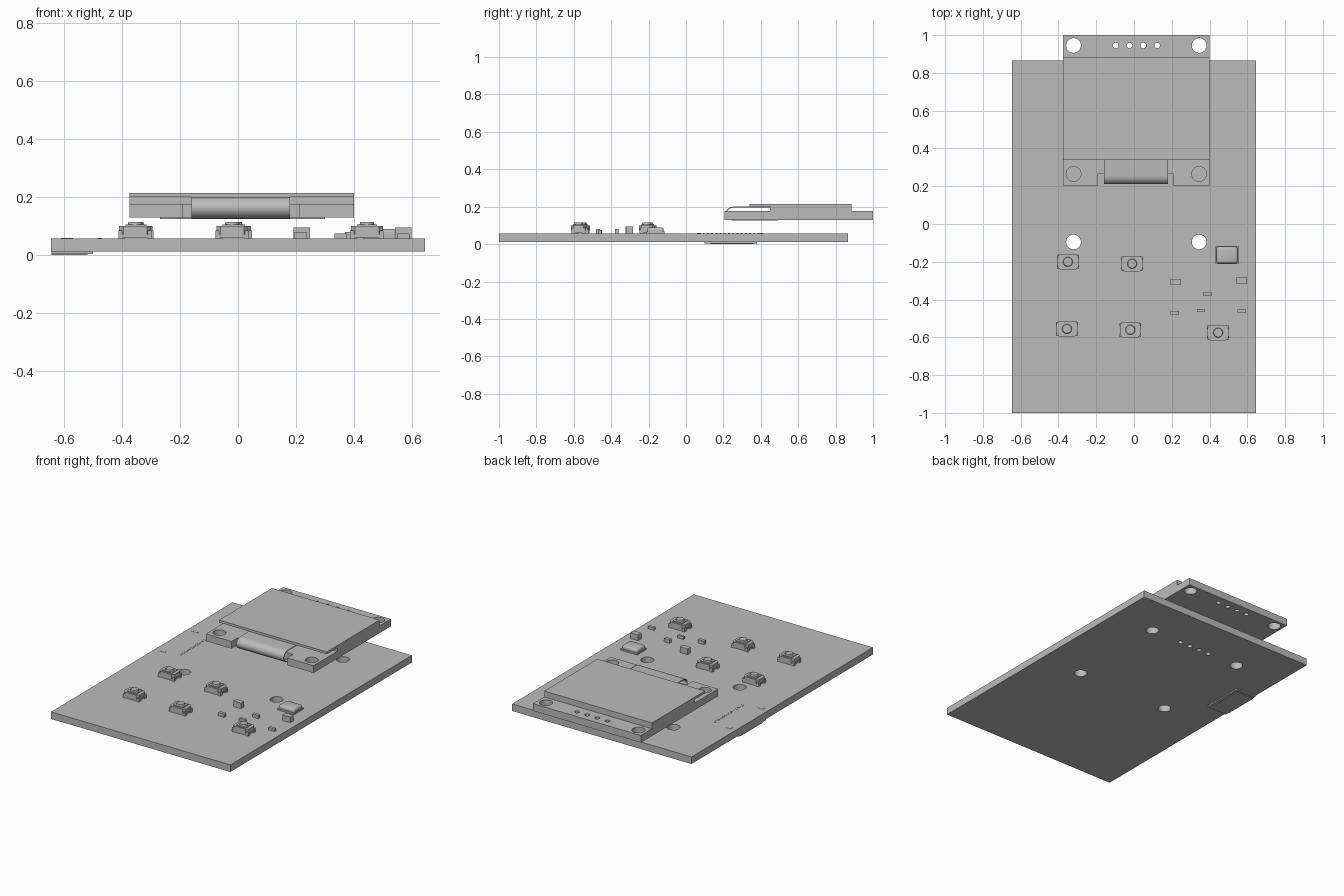
import bpy, bmesh, math
from mathutils import Vector

cube = bpy.data.objects.get("Cube")
if cube:
    bpy.data.objects.remove(cube, do_unlink=True)

grey = bpy.data.materials.new("plain grey")
grey.use_nodes = True
grey.diffuse_color = (0.5, 0.5, 0.5, 1)
grey.node_tree.nodes["Principled BSDF"].inputs["Base Color"].default_value = (0.5, 0.5, 0.5, 1)


def finish(name, bm):
    bmesh.ops.recalc_face_normals(bm, faces=bm.faces)
    mesh = bpy.data.meshes.new(name)
    bm.to_mesh(mesh)
    bm.free()
    mesh.materials.append(grey)
    ob = bpy.data.objects.new(name, mesh)
    bpy.context.collection.objects.link(ob)
    return ob


def add_box(bm, x, y, z):
    """Box from (min, max) ranges; returns its vertices."""
    verts = bmesh.ops.create_cube(bm, size=1)["verts"]
    for v in verts:
        v.co = Vector([r[0] + (c + 0.5) * (r[1] - r[0]) for c, r in zip(v.co, (x, y, z))])
    return verts


def add_disc(bm, x, y, r, z, top=None, sides=32):
    """Cylinder or cone between two heights."""
    verts = bmesh.ops.create_cone(bm, cap_ends=True, segments=sides, radius1=r,
                                  radius2=top or r, depth=z[1] - z[0])["verts"]
    bmesh.ops.translate(bm, verts=verts, vec=(x, y, sum(z) / 2))


def box(name, x, y, z):
    bm = bmesh.new()
    add_box(bm, x, y, z)
    return finish(name, bm)


def smooth(ob):
    bpy.ops.object.select_all(action="DESELECT")
    ob.select_set(True)
    bpy.context.view_layer.objects.active = ob
    bpy.ops.object.shade_smooth_by_angle(angle=math.radians(35))


def drill(ob, low_y, high_y, z, notch=None):
    """Cut four mounting holes, four pin holes and an optional notch."""
    bm = bmesh.new()
    for x in (-0.32, 0.345):
        for y in (low_y, high_y):
            add_disc(bm, x, y, 0.039, z)
    for i in range(4):
        add_disc(bm, -0.097 + i * 0.073, high_y, 0.015, z, sides=20)
    if notch:
        add_box(bm, *notch, z)
    cutter = finish(ob.name + "_cutter", bm)
    cutter.hide_render = True
    mod = ob.modifiers.new("holes", "BOOLEAN")
    mod.object = cutter
    mod.solver = "EXACT"
    bpy.context.view_layer.update()
    old = ob.data
    graph = bpy.context.evaluated_depsgraph_get()
    ob.data = bpy.data.meshes.new_from_object(ob.evaluated_get(graph))
    ob.modifiers.clear()
    bpy.data.objects.remove(cutter, do_unlink=True)
    bpy.data.meshes.remove(old)
    smooth(ob)


# Circuit boards
main = box("main_board", (-0.645, 0.645), (-1, 0.865), (0.012, 0.058))
drill(main, -0.095, 0.585, (-0.1, 0.1))
panel = box("display_board", (-0.375, 0.4), (0.205, 1), (0.13, 0.177))
drill(panel, 0.265, 0.945, (0.1, 0.22), ((-0.19, 0.21), (0.1, 0.265)))

# Display glass
box("display_back_glass", (-0.375, 0.4), (0.45, 0.885), (0.177, 0.2))
box("display_front_glass", (-0.375, 0.4), (0.34, 0.885), (0.2, 0.215))

# Flexible ribbon folded from the glass around to the underside
outer, inner = [(0.45, 0.2)], [(0.45, 0.195)]
for i in range(17):
    a = math.pi / 2 + math.pi * i / 16
    outer.append((0.255 + 0.043 * math.cos(a), 0.163 + 0.037 * math.sin(a)))
    inner.append((0.255 + 0.038 * math.cos(a), 0.163 + 0.032 * math.sin(a)))
outer.append((0.49, 0.126))
inner.append((0.49, 0.131))
bm = bmesh.new()
face = bm.faces.new([bm.verts.new((-0.16, y, z)) for y, z in outer + inner[::-1]])
side = bmesh.ops.extrude_face_region(bm, geom=[face])["geom"]
bmesh.ops.translate(bm, vec=(0.34, 0, 0), verts=[g for g in side if isinstance(g, bmesh.types.BMVert)])
smooth(finish("display_ribbon", bm))
box("ribbon_tail", (-0.27, 0.3), (0.3, 0.49), (0.125, 0.13))


# Push buttons
def push_button(name, x, y):
    bm = bmesh.new()
    add_box(bm, (x - 0.05, x + 0.05), (y - 0.038, y + 0.038), (0.06, 0.075))
    verts = add_box(bm, (x - 0.055, x + 0.055), (y - 0.041, y + 0.041), (0.072, 0.1))
    edges = {e for v in verts for e in v.link_edges}
    upright = [e for e in edges if abs(e.verts[0].co.z - e.verts[1].co.z) > 0.01]
    bmesh.ops.bevel(bm, geom=upright, offset=0.014, segments=1, affect="EDGES")
    add_box(bm, (x - 0.034, x + 0.034), (y - 0.03, y + 0.03), (0.1, 0.105))
    add_disc(bm, x, y, 0.026, (0.104, 0.115), top=0.023, sides=24)
    for sx in (-1, 1):
        for sy in (-1, 1):
            cx, cy = x + sx * 0.05, y + sy * 0.028
            add_box(bm, (cx - 0.008, cx + 0.008), (cy - 0.009, cy + 0.009), (0.058, 0.085))
    smooth(finish(name, bm))


buttons = [(-0.35, -0.2), (-0.01, -0.21), (-0.355, -0.555), (-0.02, -0.56), (0.445, -0.575)]
for i, (x, y) in enumerate(buttons):
    push_button(f"push_button_{i + 1}", x, y)

# Crystal can with a rounded lid on a flat foot
bm = bmesh.new()
add_box(bm, (0.432, 0.552), (-0.212, -0.116), (0.058, 0.068))
verts = add_box(bm, (0.436, 0.548), (-0.208, -0.12), (0.066, 0.09))
edges = list({e for v in verts for e in v.link_edges if max(w.co.z for w in e.verts) > 0.08})
bmesh.ops.bevel(bm, geom=edges, offset=0.012, segments=3, profile=0.5, affect="EDGES")
smooth(finish("crystal_can", bm))

# Small chips: centre x, centre y, width, depth, top
chips = [(0.22, -0.307, 0.056, 0.032, 0.095), (0.57, -0.3, 0.056, 0.034, 0.095),
         (0.39, -0.37, 0.042, 0.02, 0.08), (0.215, -0.47, 0.044, 0.02, 0.08),
         (0.355, -0.457, 0.044, 0.016, 0.075), (0.57, -0.462, 0.044, 0.018, 0.075)]
for i, (x, y, w, d, top) in enumerate(chips):
    box(f"chip_{i + 1}", (x - w / 2, x + w / 2), (y - d / 2, y + d / 2), (0.058, top))

# Edge connector under the board, with its row of pins showing above
box("edge_connector", (-0.644, -0.5), (0.1, 0.38), (0.004, 0.014))
box("connector_lip", (-0.644, -0.52), (0.13, 0.36), (0, 0.006))
bm = bmesh.new()
for i in range(14):
    y = 0.09 + i * 0.0225
    add_box(bm, (-0.485, -0.47), (y, y + 0.01), (0.056, 0.0595))
for y in (0.06, 0.395):
    add_box(bm, (-0.61, -0.57), (y, y + 0.02), (0.056, 0.0595))
finish("connector_pins", bm)
